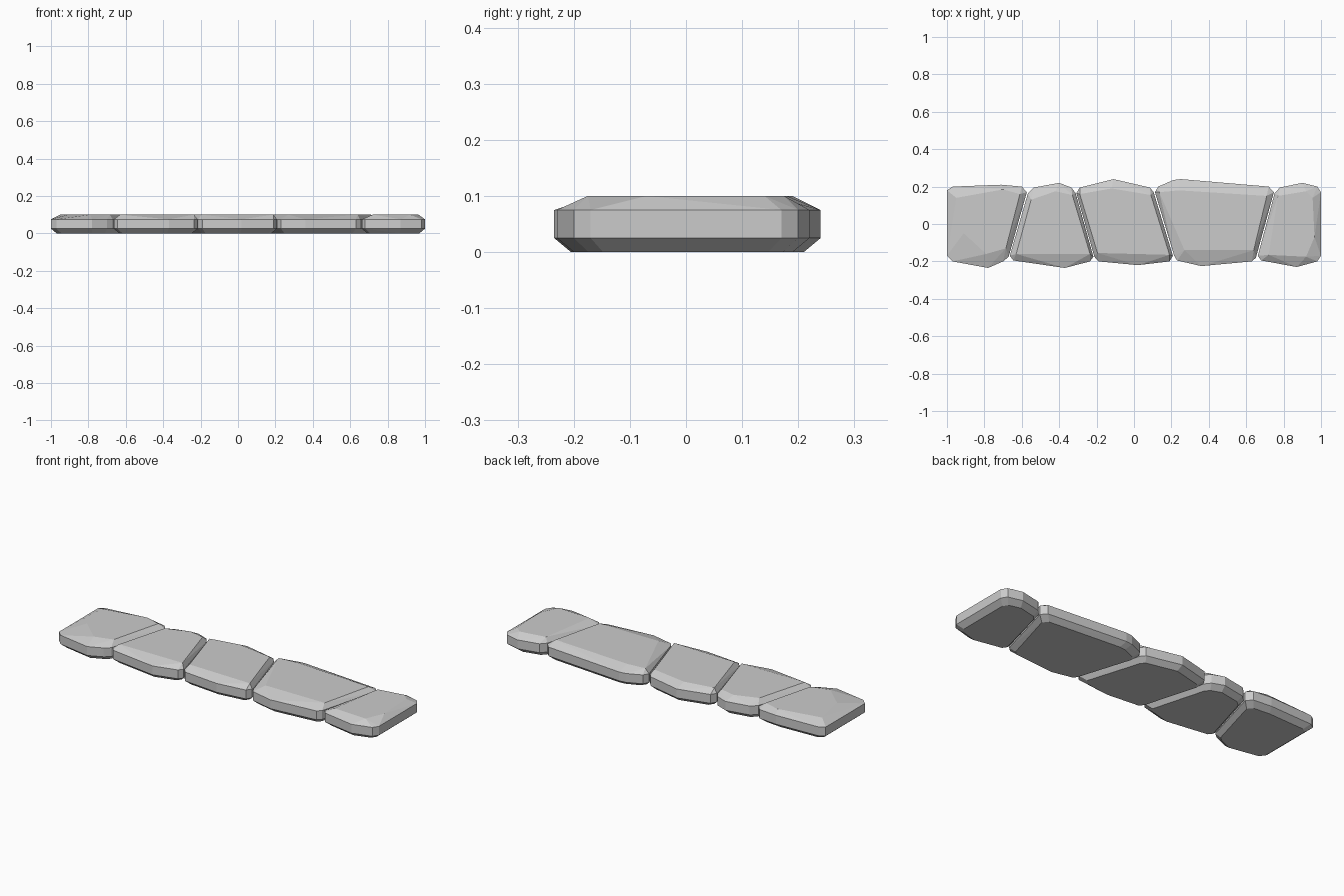
import bpy, bmesh

if "Cube" in bpy.data.objects:
    bpy.data.objects.remove(bpy.data.objects["Cube"])


def stone(name, outline, top, inset=0.03):
    """Chipped slab: convex skin over a foot ring, two wall rings and a crown facet."""
    xs = [p[0] for p in outline]
    ys = [p[1] for p in outline]
    cx, cy = (min(xs) + max(xs)) / 2, (min(ys) + max(ys)) / 2
    sx = 1 - 2 * inset / (max(xs) - min(xs))
    sy = 1 - 2 * inset / (max(ys) - min(ys))
    bm = bmesh.new()
    for x, y in outline:
        bm.verts.new((cx + (x - cx) * sx, cy + (y - cy) * sy, 0))
        bm.verts.new((x, y, 0.025))
        bm.verts.new((x, y, 0.075))
    for x, y in top:
        bm.verts.new((x, y, 0.10))
    res = bmesh.ops.convex_hull(bm, input=bm.verts[:])
    junk = {g for g in res["geom_interior"] + res["geom_unused"]
            if isinstance(g, bmesh.types.BMVert)}
    bmesh.ops.delete(bm, geom=list(junk), context='VERTS')
    bmesh.ops.dissolve_limit(bm, angle_limit=0.02, verts=bm.verts[:], edges=bm.edges[:])
    bmesh.ops.recalc_face_normals(bm, faces=bm.faces[:])
    mesh = bpy.data.meshes.new(name)
    bm.to_mesh(mesh)
    bm.free()
    obj = bpy.data.objects.new(name, mesh)
    bpy.context.collection.objects.link(obj)


# left end stone
stone("end_stone_left",
      [(-1, .18), (-.97, .2), (-.71, .21), (-.6, .2), (-.573, .17),
       (-.67, -.175), (-.70, -.2), (-.78, -.235), (-.97, -.2), (-1, -.17)],
      [(-.95, .14), (-.7, .185), (-.61, .16), (-.685, -.13), (-.79, -.16), (-.91, -.05)])

# three middle stones
stone("middle_stone_left",
      [(-.567, .165), (-.535, .195), (-.4, .22), (-.335, .195), (-.312, .165),
       (-.217, -.175), (-.235, -.2), (-.37, -.235), (-.645, -.195), (-.664, -.17)],
      [(-.55, .13), (-.42, .175), (-.33, .155), (-.235, -.16), (-.38, -.14), (-.63, -.16)])

stone("middle_stone_centre",
      [(-.308, .165), (-.29, .195), (-.11, .24), (.085, .195), (.105, .17),
       (.208, -.17), (.19, -.2), (.02, -.22), (-.19, -.2), (-.212, -.175)],
      [(-.29, .16), (-.12, .19), (.09, .155), (.19, -.165), (0, -.14), (-.195, -.155)])

stone("middle_stone_right",
      [(.112, .17), (.13, .2), (.21, .235), (.25, .24), (.72, .2), (.748, .17),
       (.652, -.18), (.63, -.2), (.36, -.225), (.23, -.195), (.215, -.17)],
      [(.135, .17), (.24, .18), (.71, .15), (.64, -.14), (.45, -.12), (.27, -.14)])

# right end stone
stone("end_stone_right",
      [(.752, .165), (.78, .195), (.9, .22), (.98, .2), (1, .17),
       (1, -.17), (.98, -.2), (.87, -.23), (.68, -.195), (.662, -.17)],
      [(.77, .15), (.92, .175), (.955, .14), (.965, -.07), (.92, -.175), (.72, -.165)])
